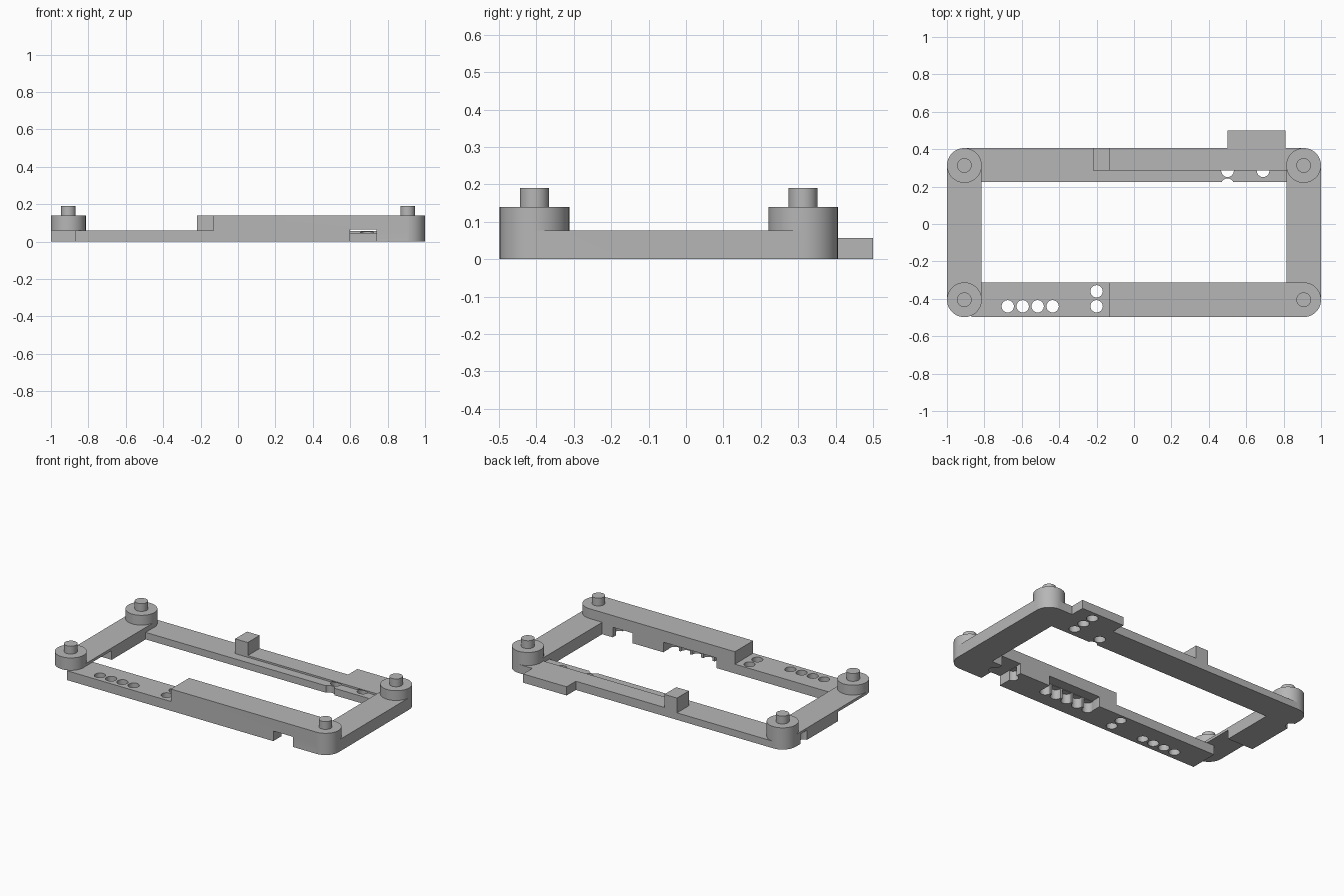
import bpy

cube = bpy.data.objects.get("Cube")
if cube:
    bpy.data.objects.remove(cube, do_unlink=True)

grey = bpy.data.materials.new("plain grey")
grey.use_nodes = True
colour = (0.47, 0.47, 0.47, 1)
grey.diffuse_color = colour
grey.node_tree.nodes["Principled BSDF"].inputs["Base Color"].default_value = colour


def finish(name):
    ob = bpy.context.object
    ob.name = name
    ob.data.materials.append(grey)
    bpy.ops.object.transform_apply(location=True, rotation=False, scale=True)
    return ob


def box(name, x0, x1, y0, y1, z0, z1):
    bpy.ops.mesh.primitive_cube_add(size=1, location=((x0 + x1) / 2, (y0 + y1) / 2, (z0 + z1) / 2))
    bpy.context.object.scale = (x1 - x0, y1 - y0, z1 - z0)
    return finish(name)


def cylinder(name, x, y, r, z0, z1, sides=48):
    bpy.ops.mesh.primitive_cylinder_add(vertices=sides, radius=r, depth=z1 - z0,
                                        location=(x, y, (z0 + z1) / 2))
    return finish(name)


FRONT, BACK, SIDE, R = -0.405, 0.313, 0.907, 0.093
LOW, TALL = 0.06, 0.14

# Rails: low front bar with a raised half, stepped back bar, two side bars
frame = box("frame", -SIDE, SIDE, FRONT - R, FRONT + R, 0, LOW)
added = [
    box("raised_front_rail", -0.13, SIDE, FRONT - R, FRONT + R, 0, TALL),
    box("back_rail", -SIDE, SIDE, 0.225, BACK + R, 0, 0.045),
    box("back_rail_strip", -0.13, SIDE, 0.285, BACK + R, 0, 0.056),
    box("back_stop_block", -0.22, -0.13, 0.285, BACK + R, 0, TALL),
    box("back_tab", 0.5, 0.81, 0.3, 0.5, 0, 0.056),
    box("right_side_rail", -1, -0.815, FRONT, BACK, 0, 0.077),
    box("left_side_rail", 0.815, 1, FRONT, BACK, 0, 0.077),
]
corners = [(x, y) for x in (-SIDE, SIDE) for y in (FRONT, BACK)]
for x, y in corners:
    added.append(cylinder("corner_boss", x, y, R, 0, TALL))

# Underside channels and pocket
cuts = [
    box("corner_channel", -1.1, -0.87, -0.6, -0.12, -0.1, LOW),
    box("side_channel", -0.88, -0.8, FRONT + R, -0.12, -0.1, LOW),
    box("front_channel", 0.6, 0.74, -0.6, -0.3, -0.1, 0.065),
    box("front_pocket", 0.0, 0.38, -0.38, -0.3, -0.1, 0.065),
]

# Pin holes: open through low bars, blind under raised ones
holes = [(-0.675 + 0.08 * i, -0.44) for i in range(4)]
holes += [(-0.2, -0.44), (-0.2, -0.36)]
for x, y in holes:
    cuts.append(cylinder("front_hole", x, y, 0.033, -0.1, 0.1, 24))
blind = [(0.03 + 0.08 * i, -0.385) for i in range(5)]
blind += [(0.6, -0.38), (0.74, -0.38), (-1.0, 0.23)]
for x, y in blind:
    cuts.append(cylinder("blind_hole", x, y, 0.033, -0.1, 0.063, 24))
for x, y in [(0.5, 0.285), (0.5, 0.21), (0.69, 0.285), (0.69, 0.365), (0.69, 0.445)]:
    cuts.append(cylinder("back_hole", x, y, 0.034, -0.1, 0.05, 24))

# Combine the frame
for tools, operation in ((added, 'UNION'), (cuts, 'DIFFERENCE')):
    for tool in tools:
        mod = frame.modifiers.new(tool.name, 'BOOLEAN')
        mod.operation = operation
        mod.solver = 'EXACT'
        mod.object = tool
        tool.hide_render = True
bpy.context.view_layer.update()
graph = bpy.context.evaluated_depsgraph_get()
frame.data = bpy.data.meshes.new_from_object(frame.evaluated_get(graph))
frame.modifiers.clear()
for tool in added + cuts:
    bpy.data.objects.remove(tool, do_unlink=True)
frame.data.materials.clear()
frame.data.materials.append(grey)
for face in frame.data.polygons:
    face.material_index = 0

# Locating pins on the corner bosses
pins = [cylinder("locating_pin", x, y, 0.039, TALL, 0.19, 32) for x, y in corners]

for ob in [frame] + pins:
    bpy.ops.object.select_all(action='DESELECT')
    ob.select_set(True)
    bpy.context.view_layer.objects.active = ob
    bpy.ops.object.shade_smooth_by_angle(angle=0.5)
